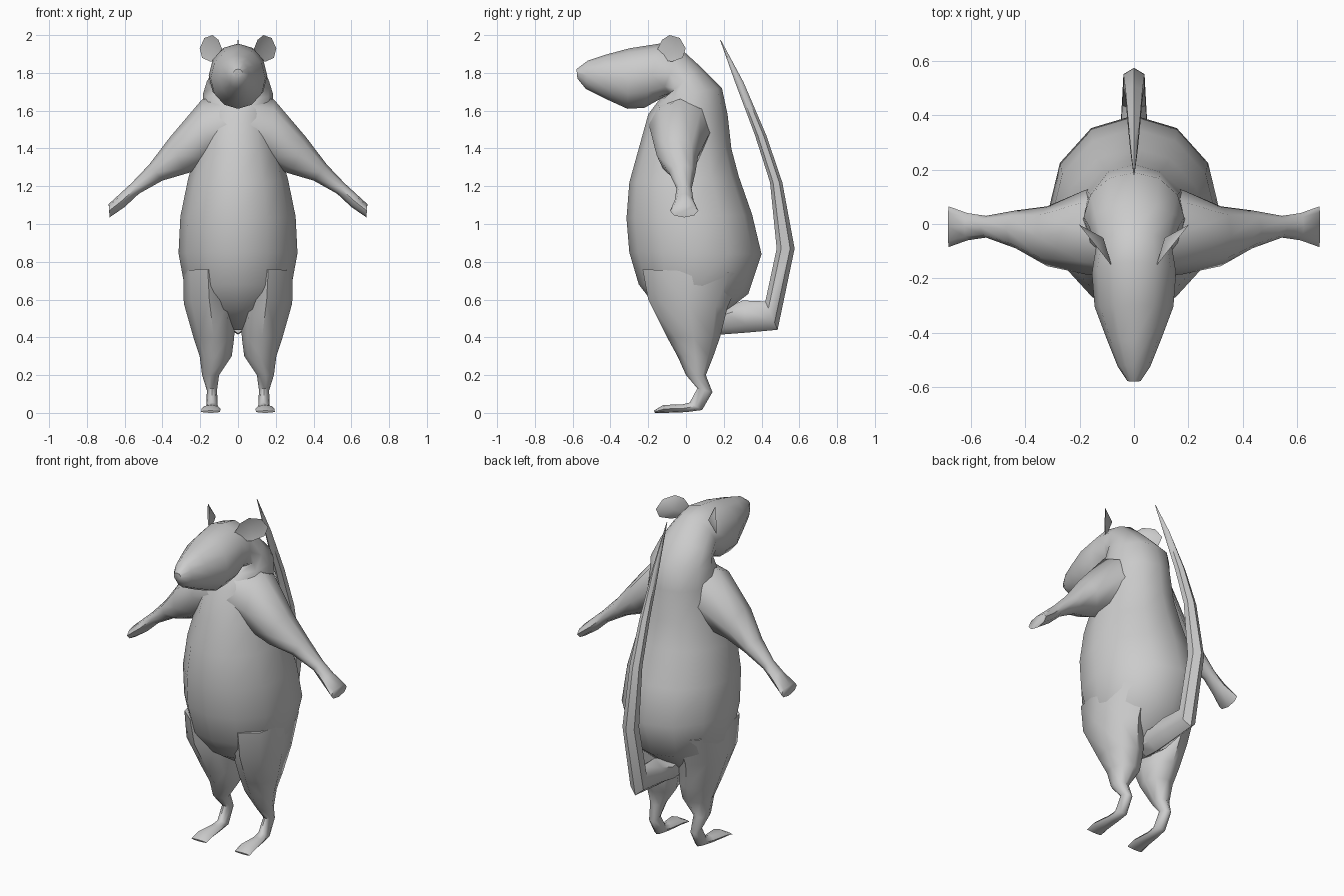
import bpy, bmesh, math
from mathutils import Vector


def finish(name, bm, mirror=False):
    bmesh.ops.recalc_face_normals(bm, faces=bm.faces)
    me = bpy.data.meshes.new(name)
    bm.to_mesh(me)
    bm.free()
    for p in me.polygons:
        p.use_smooth = True
    me.set_sharp_from_angle(angle=math.radians(55))
    ob = bpy.data.objects.new(name, me)
    bpy.context.collection.objects.link(ob)
    if mirror:
        ob.modifiers.new("mirror", 'MIRROR')
    return ob


def loft(name, rings, n, mirror=False):
    """Skin through ellipses, each given by two opposite points and a half-width vector."""
    bm = bmesh.new()
    loops = []
    for a, b, half in rings:
        a, b, half = Vector(a), Vector(b), Vector(half)
        mid, rad = (a + b) / 2, (a - b) / 2
        loops.append([bm.verts.new(mid + rad * math.cos(t) + half * math.sin(t))
                      for t in (2 * math.pi * i / n for i in range(n))])
    for p, q in zip(loops, loops[1:]):
        for i in range(n):
            j = (i + 1) % n
            bm.faces.new((p[i], p[j], q[j], q[i]))
    bm.faces.new(loops[0])
    bm.faces.new(loops[-1])
    return finish(name, bm, mirror)


def side_rings(table, x=None):
    """Rows: front y, z, back y, z, half width (and centre x)."""
    return [((r[5] if len(r) > 5 else 0, r[0], r[1]),
             (r[5] if len(r) > 5 else 0, r[2], r[3]), (r[4], 0, 0)) for r in table]


# Torso, neck and head in one skin
loft("body_and_head", side_rings([
    (.02, .44, .12, .44, .05), (-.15, .55, .20, .53, .20),
    (-.25, .68, .33, .63, .28), (-.30, .85, .40, .84, .315),
    (-.315, 1.03, .35, 1.05, .305), (-.30, 1.22, .28, 1.25, .265),
    (-.25, 1.40, .24, 1.40, .22), (-.20, 1.58, .22, 1.58, .19),
    (-.14, 1.66, .19, 1.72, .185), (-.10, 1.68, .08, 1.83, .165),
    (-.14, 1.66, -.03, 1.93, .14), (-.22, 1.615, -.14, 1.955, .155),
    (-.31, 1.61, -.30, 1.93, .145), (-.42, 1.66, -.43, 1.895, .10),
    (-.53, 1.715, -.52, 1.865, .06), (-.575, 1.77, -.58, 1.82, .025)]), 12)

# Legs with feet
loft("leg", side_rings([
    (-.23, .76, .30, .74, .13, .16), (-.20, .60, .22, .56, .135, .152),
    (-.10, .40, .18, .40, .108, .128), (-.045, .30, .145, .30, .085, .118),
    (.0, .20, .105, .20, .045, .145), (.06, .13, .14, .11, .027, .138),
    (.02, .055, .085, .015, .03, .137), (-.02, .045, .0, .004, .035, .14),
    (-.12, .042, -.11, .0, .05, .143), (-.17, .012, -.165, .0, .05, .145)]), 8, True)

# Arms with hands: upper x, z, lower x, z, centre y, half depth
arm = [(.04, 1.68, .03, 1.39, -.02, .18), (.19, 1.66, .17, 1.30, -.03, .155),
       (.36, 1.46, .28, 1.265, -.045, .11), (.47, 1.315, .40, 1.23, -.02, .07),
       (.565, 1.215, .525, 1.16, -.01, .04), (.625, 1.16, .60, 1.09, -.01, .05),
       (.685, 1.105, .68, 1.035, -.01, .075)]
loft("arm", [((a, y, b), (c, y, d), (0, h, 0)) for a, b, c, d, y, h in arm], 8, True)

# Tail, bending sharply upward
loft("tail", side_rings([
    (.10, .58, .10, .42, .07), (.22, .56, .19, .415, .07), (.30, .595, .32, .425, .06),
    (.42, .59, .485, .44, .05), (.48, .87, .575, .87, .045),
    (.445, 1.22, .51, 1.22, .036), (.365, 1.47, .425, 1.47, .028),
    (.26, 1.75, .305, 1.75, .016), (.18, 1.975, .184, 1.975, .002)]), 6)

# Cupped ears: diagonal outline with a hollow front and a bulged back
bm = bmesh.new()
base, along, back = Vector((.085, -.15, 0)), Vector((.62, .78, 0)), Vector((-.78, .62, 0))
outline = [(.0, 1.87), (-.005, 1.92), (.03, 1.975), (.08, 2.0),
           (.15, 1.985), (.19, 1.93), (.17, 1.88), (.10, 1.86)]
rim = [bm.verts.new(base + along * s + Vector((0, 0, z))) for s, z in outline]
for depth in (.015, .04):
    hub = bm.verts.new(base + along * .095 + back * depth + Vector((0, 0, 1.93)))
    for i in range(len(rim)):
        bm.faces.new((rim[i], rim[(i + 1) % len(rim)], hub))
finish("ear", bm, True)
